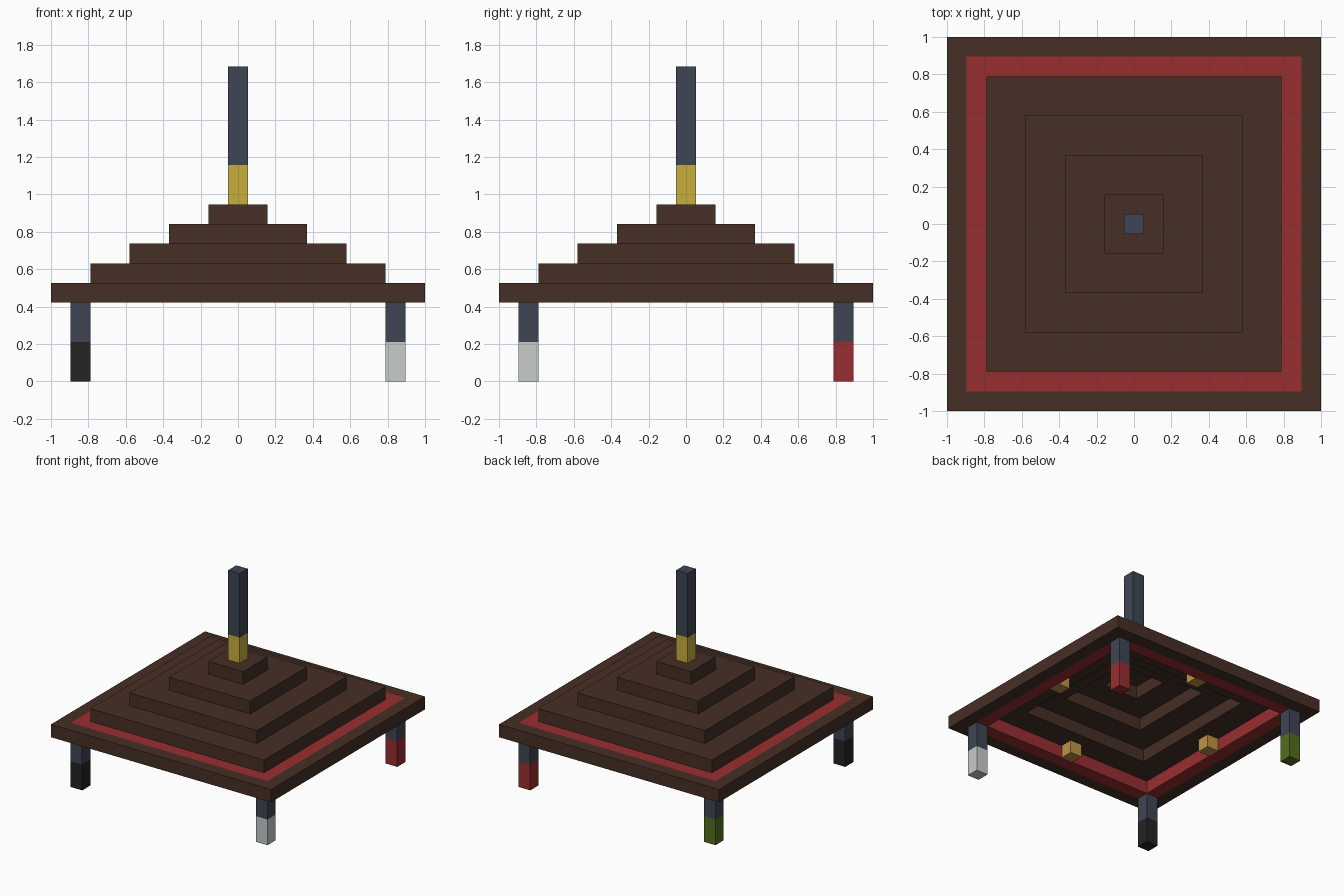
import bpy
import bmesh
from mathutils import Matrix

cube = bpy.data.objects.get("Cube")
if cube:
    bpy.data.objects.remove(cube, do_unlink=True)

U = 2 / 19  # one block; the base of the roof is 19 blocks wide


def material(name, *rgb):
    """Flat material from 0-255 display values, converted to linear."""
    linear = [((c / 255 + 0.055) / 1.055) ** 2.4 for c in rgb]
    mat = bpy.data.materials.new(name)
    mat.use_nodes = True
    mat.diffuse_color = (*linear, 1)
    shader = mat.node_tree.nodes["Principled BSDF"]
    shader.inputs["Base Color"].default_value = (*linear, 1)
    shader.inputs["Roughness"].default_value = 0.9
    return mat


brown = material("dark_wood", 70, 47, 37)
red = material("red", 153, 46, 48)
slate = material("slate_blue", 63, 69, 84)
yellow = material("yellow", 200, 175, 64)
black = material("black", 35, 35, 36)
white = material("white", 199, 204, 203)
green = material("green", 84, 109, 31)
tan = material("lamp_tan", 188, 148, 72)


def add_object(name, bm, mat):
    bmesh.ops.recalc_face_normals(bm, faces=bm.faces)
    mesh = bpy.data.meshes.new(name)
    bm.to_mesh(mesh)
    bm.free()
    mesh.materials.append(mat)
    obj = bpy.data.objects.new(name, mesh)
    bpy.context.collection.objects.link(obj)


def box(name, x, y, z, width, height, mat):
    """Square block centred on x, y with its underside at z, in blocks."""
    bm = bmesh.new()
    place = Matrix.Translation((x * U, y * U, (z + height / 2) * U))
    size = Matrix.Diagonal((width * U, width * U, height * U, 1))
    bmesh.ops.create_cube(bm, size=1, matrix=place @ size)
    add_object(name, bm, mat)


def frame(name, outer, inner, z, mat):
    """Open square frame one block high; outer and inner are full widths."""
    bm = bmesh.new()
    profile = [(outer, z), (outer, z + 1), (inner, z + 1), (inner, z)]
    loops = [[bm.verts.new((sx * w * U / 2, sy * w * U / 2, h * U))
              for sx, sy in ((-1, -1), (1, -1), (1, 1), (-1, 1))]
             for w, h in profile]
    for i, a in enumerate(loops):
        b = loops[(i + 1) % 4]
        for k in range(4):
            n = (k + 1) % 4
            bm.faces.new((a[k], a[n], b[n], b[k]))
    add_object(name, bm, mat)


# Legs with a differently coloured foot at each corner
feet = {"front_right": (-8, -8, black), "front_left": (8, -8, white),
        "back_left": (8, 8, red), "back_right": (-8, 8, green)}
for corner, (x, y, mat) in feet.items():
    box(corner + "_foot", x, y, 0, 1, 2, mat)
    box(corner + "_leg", x, y, 2, 1, 2, slate)

# Eaves and the red band inside them
frame("roof_eaves", 19, 17, 4, brown)
frame("roof_band", 17, 15, 4, red)

# Hollow stepped roof, closed by a solid cap
for step, width in enumerate((15, 11, 7)):
    frame(f"roof_step_{step + 1}", width, width - 4, 5 + step, brown)
box("roof_cap", 0, 0, 8, 3, 1, brown)

# Lamps against the middle of each inner side
for side, x, y in (("front", 0, -7), ("back", 0, 7), ("left", 7, 0), ("right", -7, 0)):
    box(side + "_lamp", x, y, 4, 1, 1, tan)

# Spire
box("spire_base", 0, 0, 9, 1, 2, yellow)
box("spire", 0, 0, 11, 1, 5, slate)
